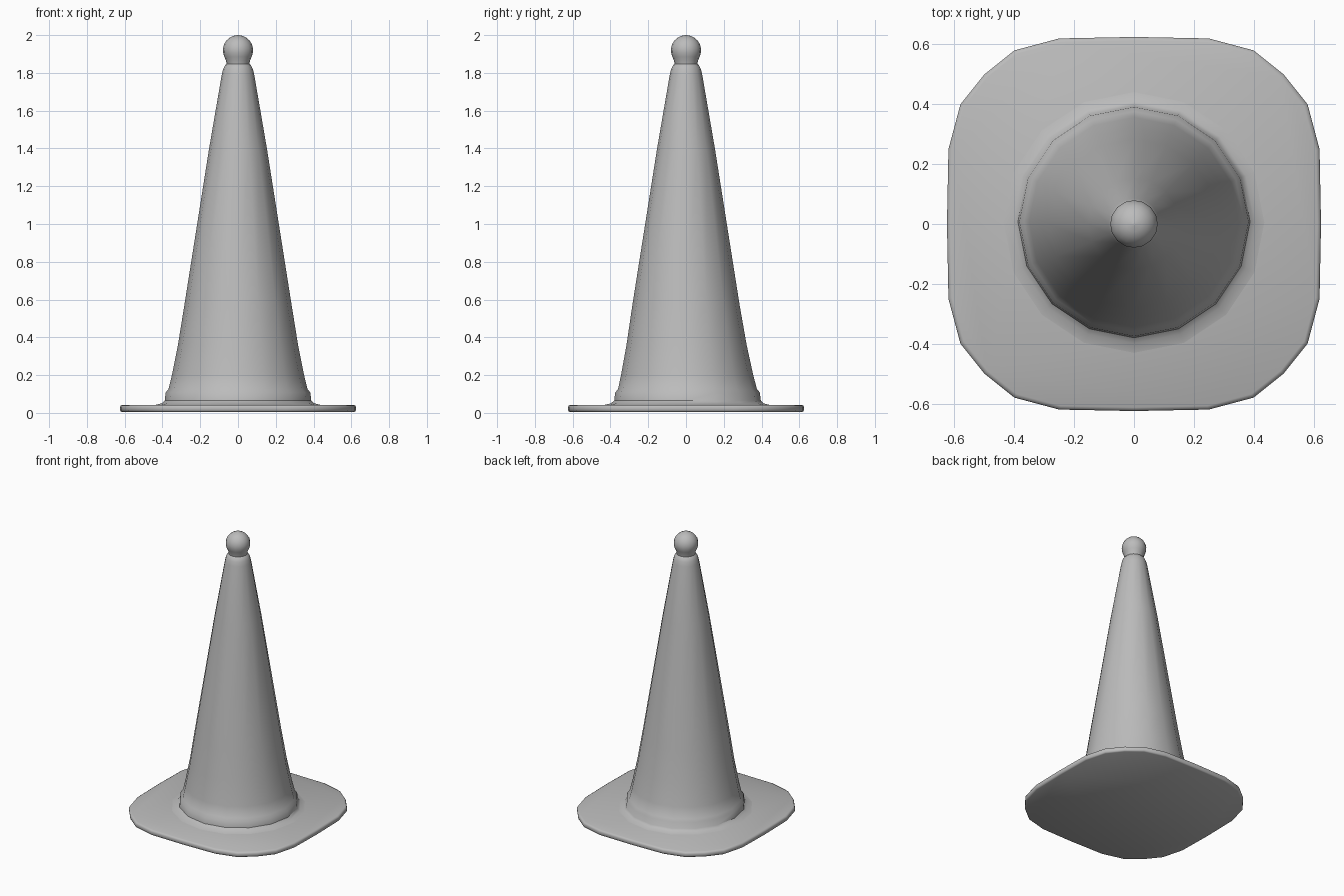
import bpy, bmesh
from math import cos, sin, pi

cube = bpy.data.objects.get("Cube")
if cube:
    bpy.data.objects.remove(cube)

grey = bpy.data.materials.new("plain grey")
grey.use_nodes = True
colour = (0.5, 0.5, 0.5, 1)
grey.diffuse_color = colour
grey.node_tree.nodes["Principled BSDF"].inputs["Base Color"].default_value = colour


def loft(name, outlines, angle=40):
    """Skin a stack of closed outlines and cap both ends."""
    bm = bmesh.new()
    rings = [[bm.verts.new(p) for p in outline] for outline in outlines]
    for low, high in zip(rings, rings[1:]):
        for i in range(len(low)):
            j = (i + 1) % len(low)
            bm.faces.new((low[i], low[j], high[j], high[i]))
    bm.faces.new(rings[0][::-1])
    bm.faces.new(rings[-1])
    bmesh.ops.recalc_face_normals(bm, faces=bm.faces)
    mesh = bpy.data.meshes.new(name)
    bm.to_mesh(mesh)
    bm.free()
    mesh.materials.append(grey)
    obj = bpy.data.objects.new(name, mesh)
    bpy.context.collection.objects.link(obj)
    bpy.ops.object.select_all(action="DESELECT")
    obj.select_set(True)
    bpy.context.view_layer.objects.active = obj
    bpy.ops.object.shade_smooth_by_angle(angle=angle * pi / 180)
    return obj


def circle(r, z, shift=0.0, sides=16):
    return [(r * cos(2 * pi * i / sides), r * sin(2 * pi * i / sides) + shift, z)
            for i in range(sides)]


# Base plate: rounded square with a rolled edge
corner = [(0.625, 0), (0.62, 0.25), (0.58, 0.4), (0.5, 0.5), (0.4, 0.58), (0.25, 0.62)]
square = []
for turn in range(4):
    square += corner
    corner = [(-y, x) for x, y in corner]


def plate(scale, z):
    return [(x * scale, y * scale, z) for x, y in square]


loft("base_plate", [plate(0.985, 0.005), plate(0.997, 0.01), plate(1, 0.02),
                    plate(1, 0.03), plate(0.995, 0.038), plate(0.98, 0.043)], 60)

# Cone body: flared foot, collar, long taper and rounded shoulder
profile = [(0.44, 0.042, 0.005), (0.405, 0.05, 0.006), (0.388, 0.065, 0.008),
           (0.383, 0.108, 0.008), (0.368, 0.125, 0.008), (0.35, 0.2, 0.006),
           (0.318, 0.36, 0.003), (0.284, 0.57, 0), (0.153, 1.4, 0), (0.086, 1.79, 0),
           (0.079, 1.82, 0), (0.07, 1.838, 0), (0.06, 1.848, 0)]
loft("cone_body", [circle(*p) for p in profile])

# Knob: short neck carrying a ball
ball_z, ball_r = 1.92, 0.08
rings = [circle(0.06, 1.845), circle(0.064, 1.866)]
for step in range(8):
    a = -0.45 + step * 0.28
    rings.append(circle(ball_r * cos(a), ball_z + ball_r * sin(a)))
rings.append(circle(0.004, ball_z + ball_r))
loft("top_knob", rings, 60)
